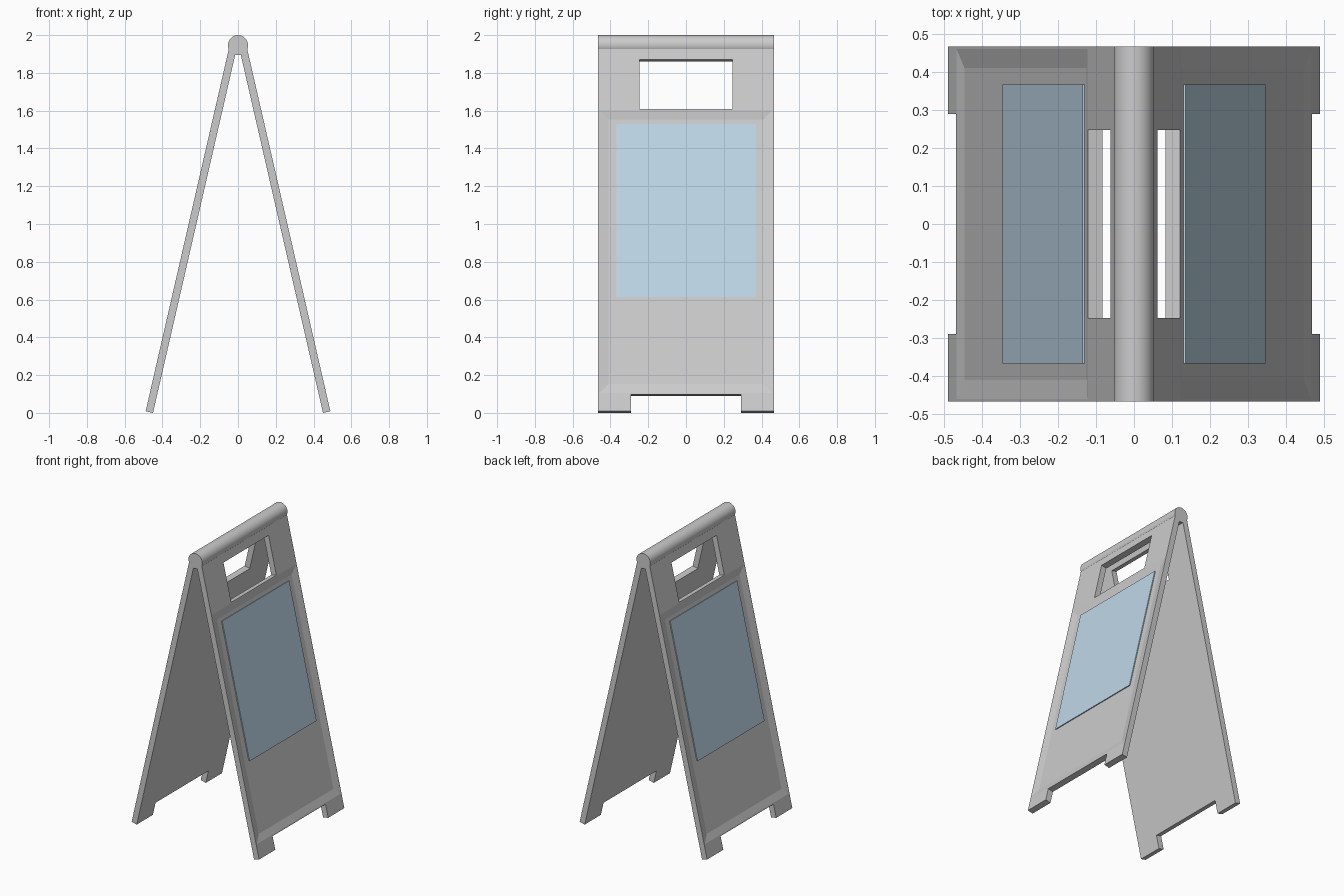
import bpy, bmesh, math

if "Cube" in bpy.data.objects:
    bpy.data.objects.remove(bpy.data.objects["Cube"])

ANG = math.radians(12.93)       # lean of each panel
S, C = math.sin(ANG), math.cos(ANG)
T = 0.04                        # panel thickness
HALF = 0.467                    # half width along y


def v_at(z):
    """Distance up the slope where the outer face reaches height z."""
    return (z - S * T) / C


def block(name, half_y, v0, v1, w0, w1, flare=0.0, side=1, y_mid=0.0):
    """Box in leaning-panel space (y, up the slope v, outward w); flare widens the outer end."""
    bm = bmesh.new()
    rings = []
    for w, f in ((w0, 0.0), (w1, flare)):
        h, a, b = half_y + f, v0 - f, v1 + f
        ring = []
        for y, v in ((-h, a), (h, a), (h, b), (-h, b)):
            x, z = 0.45 - S * v + C * w, C * v + S * w
            ring.append(bm.verts.new((side * x, side * (y + y_mid), z)))
        rings.append(ring)
    lo, hi = rings
    bm.faces.new(lo[::-1])
    bm.faces.new(hi)
    for i in range(4):
        j = (i + 1) % 4
        bm.faces.new((lo[i], lo[j], hi[j], hi[i]))
    bmesh.ops.recalc_face_normals(bm, faces=bm.faces)
    me = bpy.data.meshes.new(name)
    bm.to_mesh(me)
    bm.free()
    ob = bpy.data.objects.new(name, me)
    bpy.context.collection.objects.link(ob)
    return ob


def cut(target, cutter):
    """Subtract cutter from target and remove it."""
    cutter.hide_render = True
    mod = target.modifiers.new("cut", 'BOOLEAN')
    mod.operation = 'DIFFERENCE'
    mod.solver = 'EXACT'
    mod.object = cutter
    dg = bpy.context.evaluated_depsgraph_get()
    me = bpy.data.meshes.new_from_object(target.evaluated_get(dg))
    target.modifiers.clear()
    target.data = me
    bpy.data.objects.remove(cutter)


blue = bpy.data.materials.new("poster_blue")
blue.diffuse_color = (0.52, 0.68, 0.80, 1)
blue.use_nodes = True
blue.node_tree.nodes["Principled BSDF"].inputs["Base Color"].default_value = blue.diffuse_color

for side, label in ((1, "right"), (-1, "left")):
    # leaning board
    board = block(label + "_board", HALF, 0, v_at(1.942), 0, T, side=side)
    # carrying handle opening
    cut(board, block("handle_cutter", 0.247, v_at(1.61), v_at(1.87), -0.05, 0.1, side=side))
    # gap between the feet
    cut(board, block("foot_cutter", 0.29, -0.1, v_at(0.098), -0.05, 0.1, side=side))
    # shallow recess with sloping border
    cut(board, block("recess_cutter", 0.41, v_at(0.155), v_at(1.555), T - 0.01, T + 0.01,
                     flare=0.1, side=side))
    # poster plate in the recess
    poster = block(label + "_poster", 0.367, v_at(0.615), v_at(1.53), T - 0.02, T - 0.004, side=side)
    poster.data.materials.append(blue)

# hinge bar along the top
bpy.ops.mesh.primitive_cylinder_add(vertices=32, radius=0.053, depth=2 * HALF,
                                    location=(0, 0, 1.947), rotation=(math.pi / 2, 0, 0))
hinge = bpy.context.object
hinge.name = "hinge_bar"
bpy.ops.object.shade_smooth_by_angle(angle=math.radians(30))
